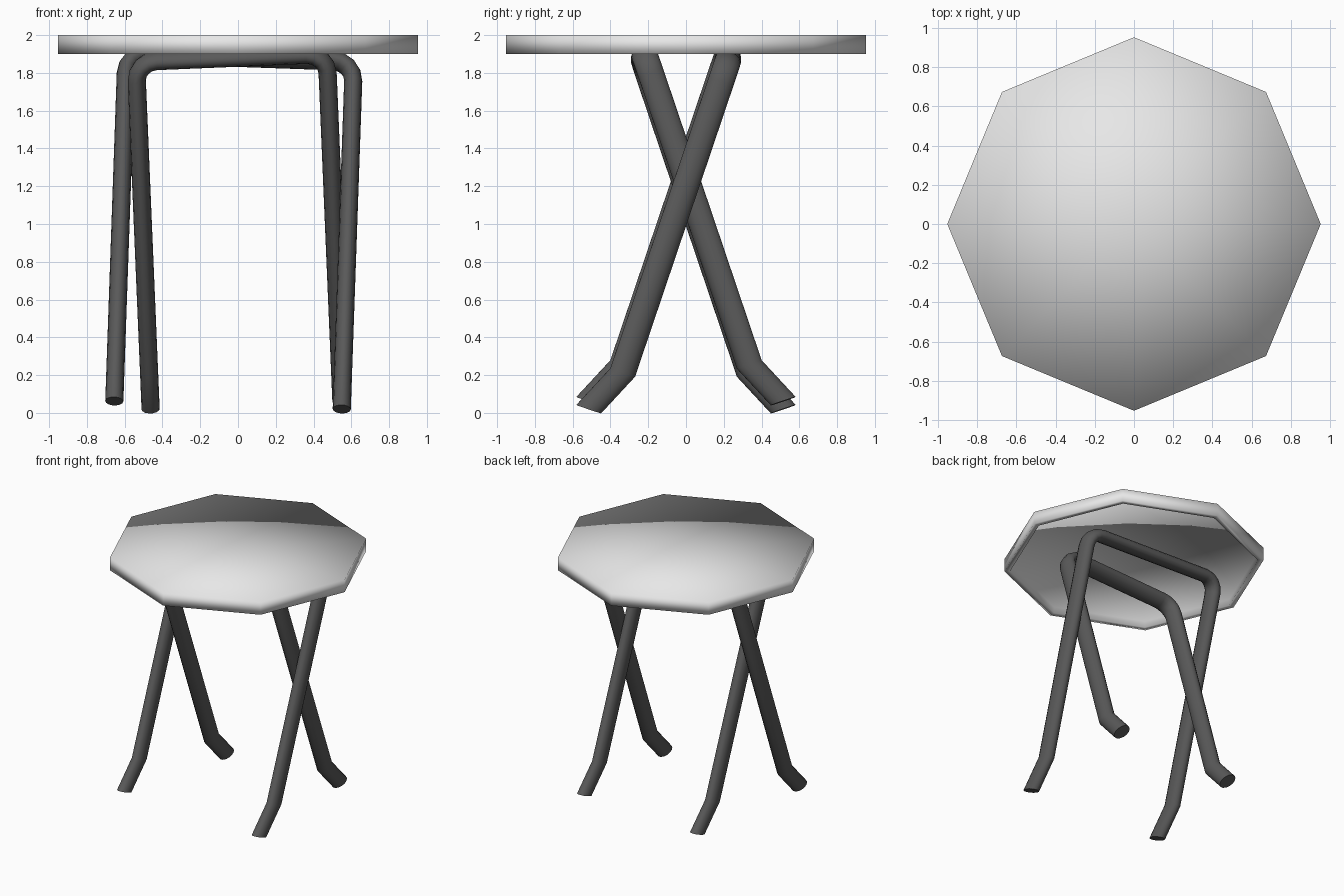
import bpy
import bmesh
from math import sin, cos, pi, radians
from mathutils import Vector

cube = bpy.data.objects.get("Cube")
if cube:
    bpy.data.objects.remove(cube, do_unlink=True)


def make_material(name, grey):
    mat = bpy.data.materials.new(name)
    mat.use_nodes = True
    colour = (grey, grey, grey, 1)
    mat.diffuse_color = colour
    mat.node_tree.nodes["Principled BSDF"].inputs["Base Color"].default_value = colour
    return mat


def finish(name, bm, mat, angle):
    bmesh.ops.recalc_face_normals(bm, faces=bm.faces)
    mesh = bpy.data.meshes.new(name)
    bm.to_mesh(mesh)
    bm.free()
    obj = bpy.data.objects.new(name, mesh)
    bpy.context.collection.objects.link(obj)
    mesh.materials.append(mat)
    bpy.ops.object.select_all(action="DESELECT")
    bpy.context.view_layer.objects.active = obj
    obj.select_set(True)
    bpy.ops.object.shade_smooth_by_angle(angle=radians(angle))
    return obj


def bridge(bm, a, b):
    count = len(a)
    for i in range(count):
        j = (i + 1) % count
        bm.faces.new((a[i], a[j], b[j], b[i]))


def tabletop(mat):
    # Octagonal tray shape: flat top, outer wall, thin rim, recessed underside
    bm = bmesh.new()
    profile = [(0.953, 2.0), (0.953, 1.9), (0.91, 1.9), (0.91, 1.95)]
    rings = [[bm.verts.new((r * cos(i * pi / 4), r * sin(i * pi / 4), z))
              for i in range(8)] for r, z in profile]
    for a, b in zip(rings, rings[1:]):
        bridge(bm, a, b)
    for ring, z in ((rings[0], 2.0), (rings[-1], 1.95)):
        centre = bm.verts.new((0, 0, z))
        for i in range(8):
            bm.faces.new((ring[i], ring[(i + 1) % 8], centre))
    finish("tabletop", bm, mat, 180)


def leg_frame(name, side, half_width, roll, pivot, mat):
    # Bent oval tube: two slanted legs with kicked-out feet and a top bar
    slope, knee_z, bar_z, bend = 0.338, 0.235, 1.882, 0.11
    along = Vector((0, side * slope, 1)).normalized()
    across = Vector((0, along.z, -along.y))
    knee = Vector((half_width, -0.335 * side, knee_z))
    foot = Vector((half_width, -0.515 * side, 0.041))
    corner = knee + along * ((bar_z - knee_z) / along.z - bend)
    corner.x -= bend

    # Half path as (centre, in-plane direction), then mirrored in x
    half = [(foot, Vector((1, 0, 0))), (knee, Vector((1, 0, 0)))]
    for step in range(5):
        a = step * pi / 8
        out = Vector((cos(a), 0, 0)) + along * sin(a)
        half.append((corner + out * bend, out))
    flip = Vector((-1, 1, 1))
    path = half + [(p * flip, d * flip) for p, d in reversed(half)]

    bm = bmesh.new()
    sides = 14
    rings = []
    for centre, out in path:
        ring = []
        for i in range(sides):
            t = 2 * pi * i / sides
            p = centre + out * (0.048 * cos(t)) + across * (0.071 * sin(t))
            # Slight sideways lean of the whole frame
            lean = Vector((roll * (p.z - pivot), 0, -roll * p.x))
            ring.append(bm.verts.new(p + lean))
        rings.append(ring)
    for a, b in zip(rings, rings[1:]):
        bridge(bm, a, b)
    bm.faces.new(rings[0])
    bm.faces.new(rings[-1])
    finish(name, bm, mat, 50)


top_grey = make_material("light grey", 0.8)
leg_grey = make_material("dark grey", 0.1)

tabletop(top_grey)
leg_frame("outer_leg_frame", 1, 0.602, 0.035, 1.55, leg_grey)
leg_frame("inner_leg_frame", -1, 0.505, -0.042, 1.05, leg_grey)
